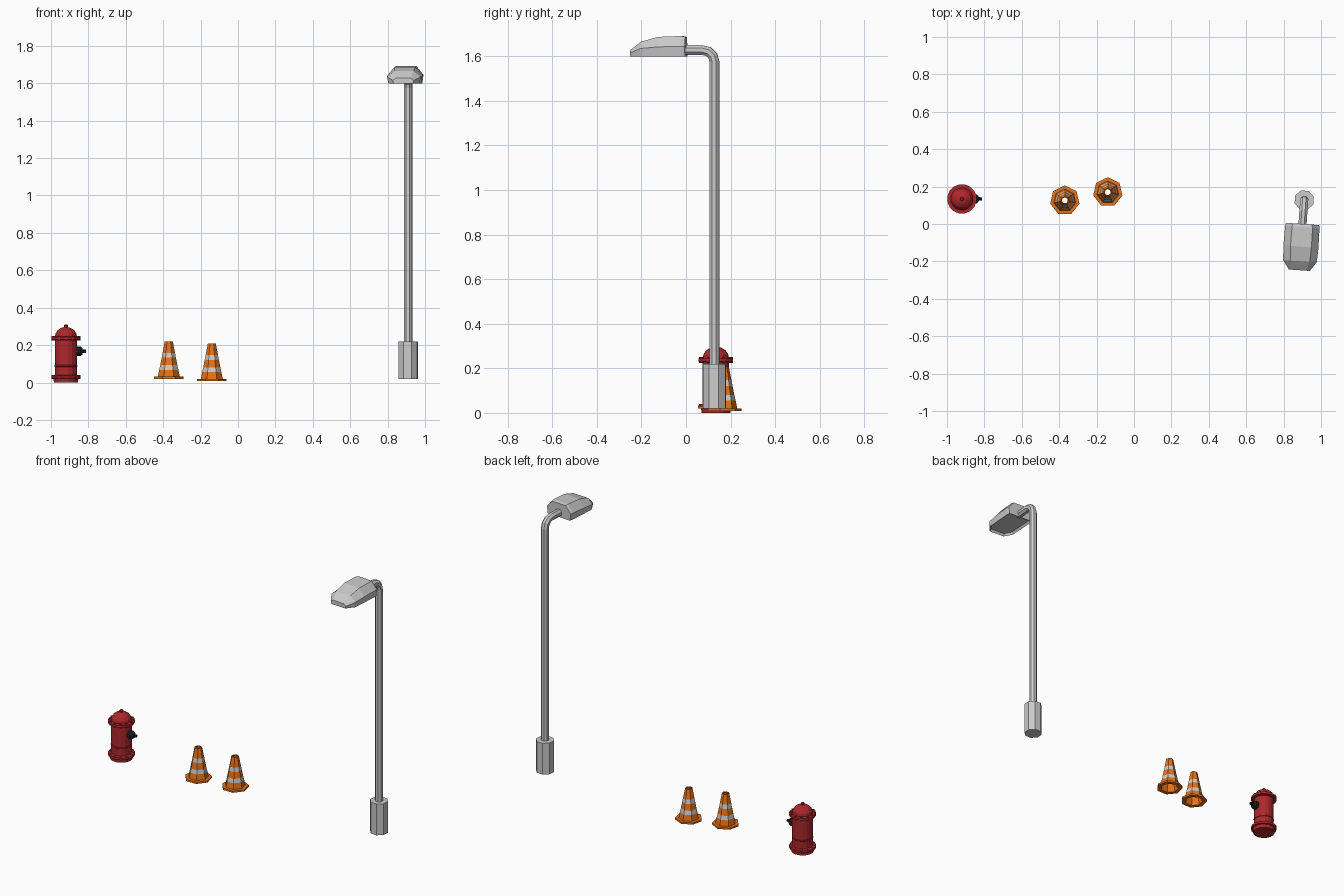
import bpy, bmesh
from math import pi, sin, cos, radians
from mathutils import Vector, Matrix

if "Cube" in bpy.data.objects:
    bpy.data.objects.remove(bpy.data.objects["Cube"])


def material(name, color):
    m = bpy.data.materials.new(name)
    m.diffuse_color = (*color, 1)
    m.use_nodes = True
    m.node_tree.nodes["Principled BSDF"].inputs["Base Color"].default_value = m.diffuse_color
    return m


RED = material("red", (0.42, 0.02, 0.025))
BLACK = material("black", (0.015, 0.015, 0.015))
ORANGE = material("orange", (0.78, 0.17, 0.01))
WHITE = material("white", (0.8, 0.8, 0.8))


def finish(name, bm, mats=(), loc=(0, 0, 0), rot=(0, 0, 0)):
    bmesh.ops.recalc_face_normals(bm, faces=bm.faces)
    me = bpy.data.meshes.new(name)
    bm.to_mesh(me)
    bm.free()
    for m in mats:
        me.materials.append(m)
    ob = bpy.data.objects.new(name, me)
    ob.location, ob.rotation_euler = loc, rot
    bpy.context.collection.objects.link(ob)
    return ob


def loft(bm, rings, caps=True, closed=False, mat_of=lambda i: 0):
    """Skin a list of point rings with quads."""
    vs = [[bm.verts.new(p) for p in r] for r in rings]
    n = len(vs[0])
    pairs = list(zip(vs, vs[1:])) + ([(vs[-1], vs[0])] if closed else [])
    for i, (a, b) in enumerate(pairs):
        for k in range(n):
            f = bm.faces.new((a[k], a[(k + 1) % n], b[(k + 1) % n], b[k]))
            f.material_index = mat_of(i)
    if caps and not closed:
        bm.faces.new(vs[0][::-1])
        bm.faces.new(vs[-1])


def circle(r, z, n, start=0.0):
    return [(r * cos(start + 2 * pi * k / n), r * sin(start + 2 * pi * k / n), z) for k in range(n)]


def lathe(name, profile, n, mats=(), loc=(0, 0, 0), rot=(0, 0, 0), start=0.0, **kw):
    bm = bmesh.new()
    loft(bm, [circle(r, z, n, start) for r, z in profile], **kw)
    return finish(name, bm, mats, loc, rot)


# Fire hydrant: body, domed bonnet, top knob
HX, HY = -0.92, 0.134
lathe("hydrant_body", [
    (0.066, 0.006), (0.068, 0.022), (0.079, 0.024), (0.079, 0.036), (0.060, 0.040),
    (0.060, 0.084), (0.062, 0.086), (0.062, 0.092), (0.060, 0.094), (0.060, 0.228),
    (0.079, 0.230), (0.079, 0.243), (0.060, 0.245), (0.057, 0.262), (0.045, 0.280),
    (0.026, 0.292), (0.010, 0.296)], 16, [RED], (HX, HY, 0), start=pi / 16)
lathe("hydrant_foot", [(0.066, 0.0), (0.066, 0.008)], 16, [RED], (HX, HY, 0), start=pi / 16)
lathe("hydrant_knob", [(0.011, 0.292), (0.011, 0.306), (0.007, 0.310)], 6, [RED], (HX, HY, 0))

# Bolts around both flanges
bm = bmesh.new()
for z0, z1 in ((0.224, 0.250), (0.020, 0.041)):
    for k in range(12):
        a = 2 * pi * k / 12
        c = Vector((0.071 * cos(a), 0.071 * sin(a), 0))
        loft(bm, [[Vector(p) + c for p in circle(0.006, z, 6)] for z in (z0, z1)])
finish("hydrant_bolts", bm, [RED], (HX, HY, 0))

# Side outlet facing +x
lathe("hydrant_outlet", [(0.022, 0.040), (0.022, 0.064)], 10, [RED], (HX, HY, 0.167), (0, pi / 2, 0))
lathe("hydrant_outlet_cap", [(0.026, 0.058), (0.026, 0.078), (0.018, 0.088), (0.010, 0.090), (0.009, 0.107)],
      10, [BLACK], (HX, HY, 0.167), (0, pi / 2, 0))

# Traffic cones: seven-sided hollow shell with two white bands
CONE = [(0.080, 0.0), (0.080, 0.011), (0.060, 0.012), (0.0525, 0.048), (0.047, 0.073),
        (0.039, 0.113), (0.034, 0.139), (0.022, 0.200), (0.016, 0.200), (0.054, 0.0)]
for i, loc in enumerate([(-0.37, 0.126, 0.02), (-0.14, 0.170, 0.008)]):
    lathe(f"traffic_cone_{i + 1}", CONE, 7, [ORANGE, WHITE], loc, start=pi / 2, closed=True,
          mat_of=lambda i: 1 if i in (3, 5) else 0)

# Street lamp: base sleeve
LAMP, TURN = (0.91, 0.128, 0), (0, 0, radians(-4))
lathe("lamp_base", [(0.054, 0.02), (0.054, 0.22)], 8, loc=LAMP, rot=TURN, start=pi / 8)

# Pole and bent arm swept along a path in the local yz plane
bm = bmesh.new()
path = [(0, 0.20, 0), (0, 1.575, 0)]
path += [(-0.055 * (1 - cos(radians(a))), 1.575 + 0.053 * sin(radians(a)), a) for a in (30, 60, 90)]
path += [(-0.15, 1.628, 90)]
rings = []
for y, z, a in path:
    tilt = Matrix.Rotation(radians(a), 3, 'X')
    rings.append([tilt @ Vector(p) + Vector((0, y, z)) for p in circle(0.0235, 0, 8, pi / 8)])
loft(bm, rings)
finish("lamp_pole", bm, loc=LAMP, rot=TURN)

# Lamp head: (y, bottom, middle, top half widths, middle z, top z)
SECTIONS = [(-0.128, 0.083, 0.089, 0.050, 1.645, 1.687),
            (-0.145, 0.086, 0.092, 0.055, 1.645, 1.691),
            (-0.250, 0.086, 0.094, 0.056, 1.642, 1.687),
            (-0.328, 0.084, 0.090, 0.052, 1.635, 1.665),
            (-0.376, 0.052, 0.056, 0.040, 1.615, 1.628)]
bm = bmesh.new()
loft(bm, [[(-b, y, 1.60), (-m, y, zm), (-t, y, zt), (t, y, zt), (m, y, zm), (b, y, 1.60)]
          for y, b, m, t, zm, zt in SECTIONS])
# Recessed underside
bm.normal_update()
under = [f for f in bm.faces if all(abs(v.co.z - 1.60) < 1e-4 for v in f.verts)]
bmesh.ops.recalc_face_normals(bm, faces=bm.faces)
bmesh.ops.inset_region(bm, faces=under, thickness=0.010, depth=0)
for v in {v for f in under for v in f.verts}:
    v.co.z += 0.014
finish("lamp_head", bm, loc=LAMP, rot=TURN)
